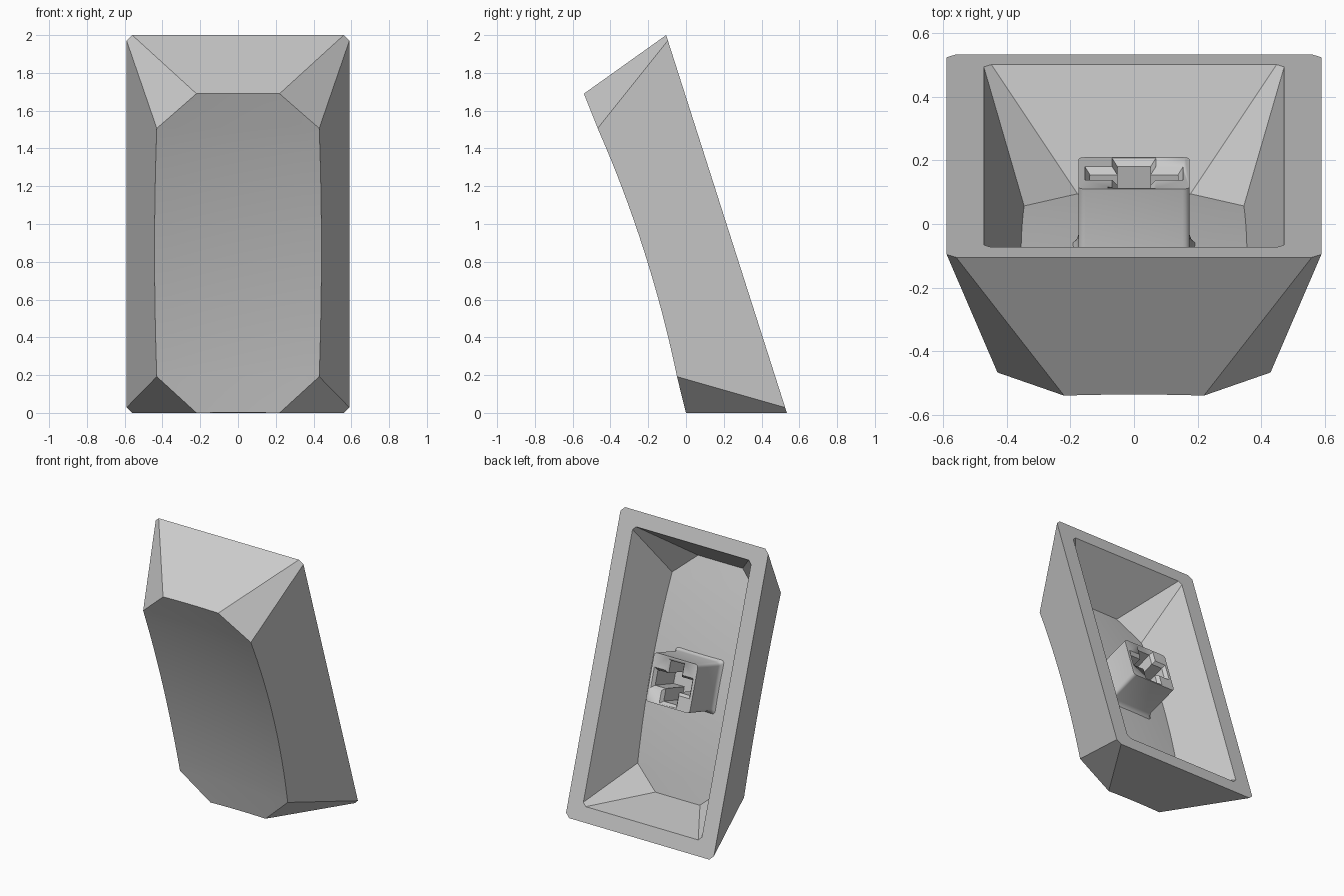
import bpy, bmesh, math
from mathutils import Matrix

if "Cube" in bpy.data.objects:
    bpy.data.objects.remove(bpy.data.objects["Cube"])

# Local frame: x = width, y = length, z = height above the open rim
TILT = Matrix.Translation((0, 0.2145, 1.0)) @ Matrix.Rotation(math.radians(107.72), 4, 'X')

grey = bpy.data.materials.new("grey_plastic")
grey.diffuse_color = (0.6, 0.6, 0.6, 1)
grey.use_nodes = True
grey.node_tree.nodes["Principled BSDF"].inputs["Base Color"].default_value = grey.diffuse_color


def make_object(name, bm, angle=20):
    bmesh.ops.recalc_face_normals(bm, faces=bm.faces)
    bm.transform(TILT)
    mesh = bpy.data.meshes.new(name)
    bm.to_mesh(mesh)
    bm.free()
    mesh.materials.append(grey)
    ob = bpy.data.objects.new(name, mesh)
    bpy.context.collection.objects.link(ob)
    bpy.context.view_layer.objects.active = ob
    ob.select_set(True)
    bpy.ops.object.shade_smooth_by_angle(angle=math.radians(angle))
    ob.select_set(False)
    return ob


def skin(bm, X, Y, c, x1, y1, x2, y2, h0, k, cols=10, rows=16):
    """Tapered wall with cut corners and a dished end; returns the rim ring."""
    dish = lambda x, y: h0 + k * (x * x + y * y)
    slope = (X - x1) / dish(x1, y1)

    def half_width(y):
        if abs(y) > y1 + 1e-6:
            return x2
        w = x1
        for _ in range(8):
            w = X - slope * dish(w, y)
        return w

    ys = [-y2] + [y1 * (2 * i / rows - 1) for i in range(rows + 1)] + [y2]
    grid = []
    for y in ys:
        w = half_width(y)
        xs = [w * (2 * j / cols - 1) for j in range(cols + 1)]
        grid.append([bm.verts.new((x, y, dish(x, y))) for x in xs])
    for r, s in zip(grid, grid[1:]):
        for j in range(cols):
            bm.faces.new((r[j], r[j + 1], s[j + 1], s[j]))

    ring = [bm.verts.new((x, y, 0)) for x, y in (
        (-X + c, -Y), (X - c, -Y), (X, -Y + c), (X, Y - c),
        (X - c, Y), (-X + c, Y), (-X, Y - c), (-X, -Y + c))]
    right = [r[-1] for r in grid]
    left = [r[0] for r in grid]
    bm.faces.new(ring[0:2] + grid[0][::-1])
    bm.faces.new(ring[4:6] + grid[-1])
    bm.faces.new(ring[2:4] + right[1:-1][::-1])
    bm.faces.new(ring[6:8] + left[1:-1])
    bm.faces.new((ring[1], ring[2], right[1], right[0]))
    bm.faces.new((ring[3], ring[4], right[-1], right[-2]))
    bm.faces.new((ring[5], ring[6], left[-2], left[-1]))
    bm.faces.new((ring[7], ring[0], left[0], left[1]))
    return ring


def loft(sections):
    """Closed solid through a list of (outline, height)."""
    bm = bmesh.new()
    rings = [[bm.verts.new((x, y, z)) for x, y in pts] for pts, z in sections]
    for a, b in zip(rings, rings[1:]):
        for i in range(len(a)):
            j = (i + 1) % len(a)
            bm.faces.new((a[i], a[j], b[j], b[i]))
    bm.faces.new(rings[0][::-1])
    bm.faces.new(rings[-1])
    return bm


def rounded(w, l, r=0.022, n=4):
    pts = []
    for q, (sx, sy) in enumerate(((1, 1), (-1, 1), (-1, -1), (1, -1))):
        for i in range(n + 1):
            t = math.pi / 2 * (q + i / n)
            pts.append((sx * (w - r) + r * math.cos(t), sy * (l - r) + r * math.sin(t)))
    return pts


def cross(L, w):
    arm = [(L, -w), (L, w), (w, w)]
    pts = []
    for _ in range(4):
        pts += arm
        arm = [(-y, x) for x, y in arm]
    return pts


# Hollow cap: outer skin, inner skin, flat rim between them
bm = bmesh.new()
outer = skin(bm, 0.59, 1.05, 0.03, 0.43, 0.69, 0.22, 0.887, 0.444, 0.078)
inner = skin(bm, 0.473, 0.945, 0.024, 0.346, 0.645, 0.178, 0.80, 0.334, 0.07)
for i in range(8):
    j = (i + 1) % 8
    bm.faces.new((outer[i], outer[j], inner[j], inner[i]))
make_object("cap_shell", bm)

# Stem with a small flare where it meets the ceiling
stem = make_object("stem", loft([
    (rounded(0.175, 0.165), 0.057), (rounded(0.175, 0.165), 0.305),
    (rounded(0.181, 0.171), 0.325), (rounded(0.197, 0.187), 0.345)]), 40)

# Cross socket with a chamfered mouth
cutter = make_object("socket_cutter", loft([
    (cross(0.155, 0.069), 0.05), (cross(0.155, 0.069), 0.057),
    (cross(0.138, 0.052), 0.08), (cross(0.138, 0.052), 0.30)]))
cutter.hide_render = True
mod = stem.modifiers.new("socket", 'BOOLEAN')
mod.operation = 'DIFFERENCE'
mod.solver = 'EXACT'
mod.object = cutter
bpy.context.view_layer.objects.active = stem
bpy.ops.object.modifier_apply(modifier=mod.name)
bpy.data.objects.remove(cutter)
